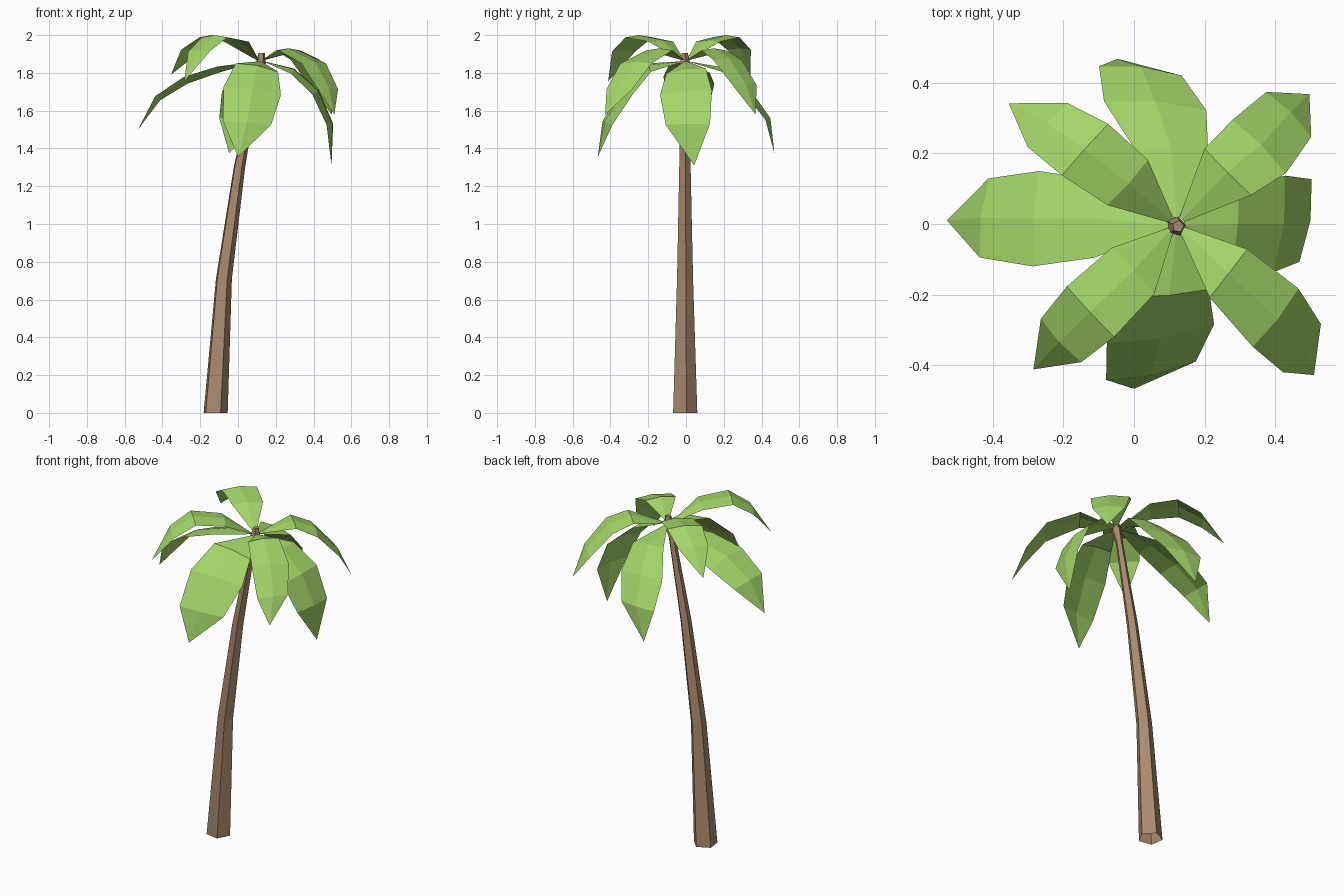
import bpy
from mathutils import Vector
from math import radians, cos, sin


def material(name, rgb):
    m = bpy.data.materials.new(name)
    m.diffuse_color = (*rgb, 1)
    return m


bark = material("bark brown", (0.40, 0.255, 0.155))
green = material("leaf green", (0.37, 0.68, 0.14))


def make(name, verts, faces, mat):
    me = bpy.data.meshes.new(name)
    me.from_pydata(verts, [], faces)
    me.materials.append(mat)
    me.update()
    ob = bpy.data.objects.new(name, me)
    bpy.context.collection.objects.link(ob)
    return ob


# Trunk: five-sided tapering rings along a leaning path (x, z, radius), open at the foot
path = [(-0.122, 0, 0.068), (-0.077, 0.71, 0.045), (0.006, 1.30, 0.032),
        (0.098, 1.78, 0.020), (0.118, 1.845, 0.030), (0.125, 1.905, 0.017)]
n = 5
section = [(cos(radians(8 + 72 * i)), sin(radians(8 + 72 * i))) for i in range(n)]
verts = [(x + r * a, -0.007 + r * b, z) for x, z, r in path for a, b in section]
faces = [tuple(range(n * (len(path) - 1), n * len(path)))]
for k in range(len(path) - 1):
    for i in range(n):
        j = (i + 1) % n
        faces.append((k * n + i, k * n + j, k * n + n + j, k * n + n + i))
make("trunk", verts, faces, bark)


# Fronds: ridged leaf, rows (left, ridge, right) from stem to tip, rolled about its length
def frond(name, angle, base_z, rows, widths, tip, roll=0.0, drop=0.12):
    a = radians(angle)
    out, side = Vector((cos(a), sin(a), 0)), Vector((-sin(a), cos(a), 0))
    base = Vector((0.12, -0.003, base_z)) + out * 0.022
    mids = [base] + [Vector(r) for r in rows] + [Vector(tip)]
    v = []
    for i, w in enumerate([0.01] + widths):
        p = mids[i]
        normal = (mids[i + 1] - mids[max(i - 1, 0)]).cross(side).normalized()
        v += [p + (side + normal * (roll - drop)) * w, p,
              p + (-side - normal * (roll + drop)) * w]
    v.append(mids[-1])
    f = []
    for k in range(0, 9, 3):
        f += [(k, k + 1, k + 4, k + 3), (k + 1, k + 2, k + 5, k + 4)]
    f += [(9, 10, 12), (10, 11, 12)]
    make(name, v, [t[::-1] for t in f], green)  # faces look upward


# Four drooping fronds
frond("left_frond", 180, 1.86,
      [(-0.11, 0.015, 1.83), (-0.285, 0.015, 1.775), (-0.435, 0.017, 1.675)],
      [0.11, 0.135, 0.112], (-0.53, 0.01, 1.50), 0.15)
frond("right_frond", 0, 1.86,
      [(0.295, 0, 1.82), (0.425, 0, 1.705), (0.50, 0.01, 1.53)],
      [0.105, 0.137, 0.117], (0.495, 0.043, 1.31), 0.15)
frond("front_frond", -90, 1.86,
      [(0.10, -0.202, 1.84), (0.075, -0.325, 1.715), (0.048, -0.43, 1.54)],
      [0.112, 0.152, 0.127], (0.0, -0.467, 1.355), -0.22)
frond("back_frond", 90, 1.86,
      [(0.105, 0.215, 1.825), (0.06, 0.348, 1.70), (0.018, 0.447, 1.56)],
      [0.105, 0.145, 0.117], (-0.047, 0.468, 1.375), 0.12)

# Four raised diagonal fronds
frond("front_left_frond", 223, 1.87,
      [(0.0, -0.13, 1.975), (-0.125, -0.25, 2.0), (-0.212, -0.335, 1.92)],
      [0.089, 0.098, 0.084], (-0.285, -0.412, 1.755))
frond("back_left_frond", 138, 1.87,
      [(-0.015, 0.115, 1.975), (-0.14, 0.212, 2.0), (-0.25, 0.285, 1.93)],
      [0.086, 0.098, 0.084], (-0.355, 0.342, 1.79))
frond("back_right_frond", 45, 1.87,
      [(0.265, 0.147, 1.93), (0.36, 0.225, 1.88), (0.445, 0.317, 1.74)],
      [0.093, 0.107, 0.09], (0.497, 0.368, 1.58))
frond("front_right_frond", -38, 1.87,
      [(0.268, -0.14, 1.93), (0.407, -0.27, 1.86), (0.483, -0.357, 1.72)],
      [0.087, 0.105, 0.087], (0.51, -0.428, 1.58))
